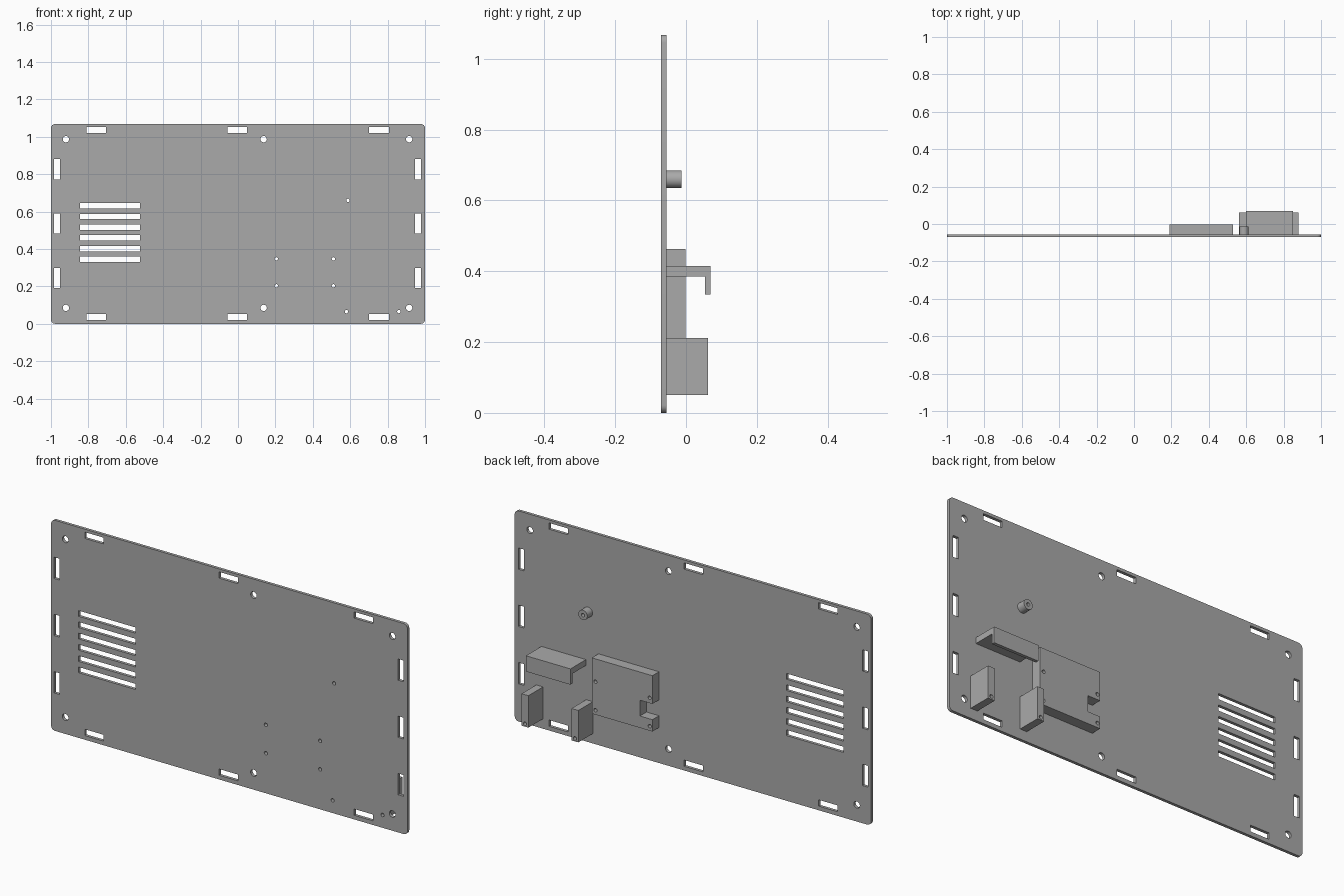
import bpy, bmesh, math
from mathutils import Matrix, Vector

cube = bpy.data.objects.get("Cube")
if cube:
    bpy.data.objects.remove(cube, do_unlink=True)

grey = bpy.data.materials.new("plain grey")
grey.use_nodes = True
colour = (0.4, 0.4, 0.4, 1)
grey.diffuse_color = colour
grey.node_tree.nodes["Principled BSDF"].inputs["Base Color"].default_value = colour

FRONT, BACK = -0.07, -0.055   # faces of the panel


def finish(name, bm):
    bmesh.ops.recalc_face_normals(bm, faces=bm.faces)
    mesh = bpy.data.meshes.new(name)
    bm.to_mesh(mesh)
    bm.free()
    mesh.materials.append(grey)
    obj = bpy.data.objects.new(name, mesh)
    bpy.context.collection.objects.link(obj)
    return obj


def add_box(bm, x0, x1, y0, y1, z0, z1):
    size = Matrix.Diagonal((x1 - x0, y1 - y0, z1 - z0, 1))
    centre = Matrix.Translation(((x0 + x1) / 2, (y0 + y1) / 2, (z0 + z1) / 2))
    return bmesh.ops.create_cube(bm, size=1, matrix=centre @ size)["verts"]


def add_rod(bm, x, z, radius, y0, y1, sides=24):
    place = Matrix.Translation((x, (y0 + y1) / 2, z)) @ Matrix.Rotation(math.pi / 2, 4, "X")
    bmesh.ops.create_cone(bm, cap_ends=True, segments=sides, radius1=radius,
                          radius2=radius, depth=y1 - y0, matrix=place)


def box(name, *bounds):
    bm = bmesh.new()
    add_box(bm, *bounds)
    return finish(name, bm)


def prism(name, points, axis, start, end):
    """Extrude a profile of (a, z) points along x or y."""
    bm = bmesh.new()
    place = (lambda a, z: (start, a, z)) if axis == "x" else (lambda a, z: (a, start, z))
    face = bm.faces.new([bm.verts.new(place(a, z)) for a, z in points])
    out = bmesh.ops.extrude_face_region(bm, geom=[face])["geom"]
    move = Vector((end - start, 0, 0) if axis == "x" else (0, end - start, 0))
    bmesh.ops.translate(bm, vec=move, verts=[v for v in out if isinstance(v, bmesh.types.BMVert)])
    return finish(name, bm)


# Panel with rounded corners
bm = bmesh.new()
add_box(bm, -1, 1, FRONT, BACK, 0, 1.068)
corners = [e for e in bm.edges if abs(e.verts[0].co.y - e.verts[1].co.y) > 0.01]
bmesh.ops.bevel(bm, geom=corners, offset=0.022, segments=6, affect="EDGES", profile=0.5)
panel = finish("panel", bm)

# Board block with a notch on its right side
board = prism("board_block", [(0.19, 0.18), (0.53, 0.18), (0.53, 0.463), (0.19, 0.463),
                              (0.19, 0.32), (0.26, 0.32), (0.26, 0.24), (0.19, 0.24)],
              "y", BACK, -0.002)

# Hooked shelf and the two upright brackets beneath it
prism("hook", [(BACK, 0.385), (0.053, 0.385), (0.053, 0.335), (0.069, 0.335),
               (0.069, 0.415), (BACK, 0.415)], "x", 0.60, 0.85)
brackets = [box("bracket_" + side, x - 0.019, x + 0.019, BACK, 0.062, 0.05, 0.212)
            for side, x in (("right", 0.58), ("left", 0.86))]

# Round standoff
bm = bmesh.new()
add_rod(bm, 0.588, 0.66, 0.025, BACK, -0.013, 32)
standoff = finish("standoff", bm)

# Cutter for slots, vents and screw holes
bm = bmesh.new()
Y0, Y1 = -0.2, 0.2
for x in (-0.758, -0.004, 0.754):
    for z in (0.037, 1.037):
        add_box(bm, x - 0.053, x + 0.053, Y0, Y1, z - 0.016, z + 0.016)
for x in (-0.968, 0.963):
    for z in (0.245, 0.536, 0.826):
        add_box(bm, x - 0.016, x + 0.016, Y0, Y1, z - 0.054, z + 0.054)
for i in range(6):
    z = 0.345 + i * 0.0572
    add_box(bm, -0.845, -0.525, Y0, Y1, z - 0.0145, z + 0.0145)
for x in (-0.92, 0.137, 0.915):
    for z in (0.085, 0.987):
        add_rod(bm, x, z, 0.017, Y0, Y1)
small = [(x, z) for x in (0.205, 0.51) for z in (0.203, 0.347)]
small += [(0.58, 0.065), (0.86, 0.065), (0.588, 0.66)]
for x, z in small:
    add_rod(bm, x, z, 0.009, Y0, Y1, 16)
cutter = finish("hole_cutter", bm)
cutter.hide_render = True

for obj in (panel, board, standoff, *brackets):
    cut = obj.modifiers.new("holes", "BOOLEAN")
    cut.operation, cut.solver, cut.object = "DIFFERENCE", "EXACT", cutter
    bpy.ops.object.select_all(action="DESELECT")
    obj.select_set(True)
    bpy.context.view_layer.objects.active = obj
    bpy.ops.object.modifier_apply(modifier=cut.name)
    bpy.ops.object.shade_smooth_by_angle(angle=math.radians(30))
bpy.data.objects.remove(cutter, do_unlink=True)
